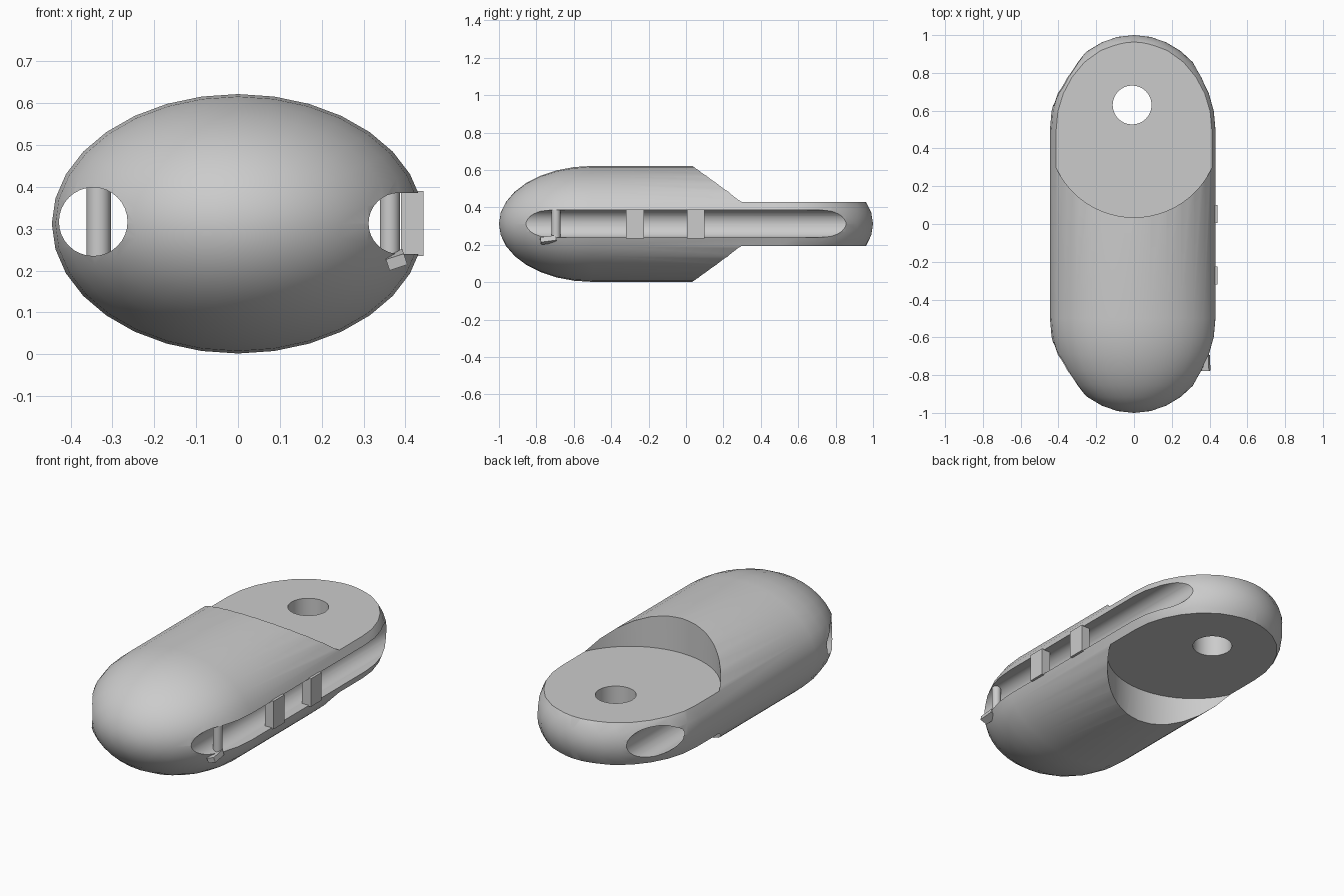
import bpy, bmesh, math
from mathutils import Matrix, Vector

cube = bpy.data.objects.get("Cube")
if cube:
    bpy.data.objects.remove(cube, do_unlink=True)

grey = bpy.data.materials.new("plain grey")
grey.use_nodes = True
grey.diffuse_color = (0.6, 0.6, 0.6, 1)
grey.node_tree.nodes["Principled BSDF"].inputs["Base Color"].default_value = grey.diffuse_color

MID = 0.312                       # height of the long axis
HALF_W, HALF_H, CAP = 0.445, 0.31, 0.5


def make(name, bm):
    bmesh.ops.recalc_face_normals(bm, faces=bm.faces)
    mesh = bpy.data.meshes.new(name)
    bm.to_mesh(mesh)
    bm.free()
    mesh.materials.append(grey)
    obj = bpy.data.objects.new(name, mesh)
    bpy.context.collection.objects.link(obj)
    return obj


def box(name, lo, hi, turn=Matrix()):
    lo, hi = Vector(lo), Vector(hi)
    size = Matrix.Diagonal((*(hi - lo), 1))
    bm = bmesh.new()
    bmesh.ops.create_cube(bm, size=1, matrix=Matrix.Translation((lo + hi) / 2) @ turn @ size)
    return make(name, bm)


def rod(name, centre, radius, length, axis="Z", sides=32):
    turn = Matrix.Rotation(math.pi / 2, 4, "X") if axis == "Y" else Matrix()
    bm = bmesh.new()
    bmesh.ops.create_cone(bm, cap_ends=True, segments=sides, radius1=radius, radius2=radius,
                          depth=length, matrix=Matrix.Translation(centre) @ turn)
    return make(name, bm)


def cut(target, cutter):
    mod = target.modifiers.new("cut", "BOOLEAN")
    mod.operation, mod.solver, mod.object = "DIFFERENCE", "EXACT", cutter
    bpy.context.view_layer.objects.active = target
    bpy.ops.object.modifier_apply(modifier=mod.name)
    bpy.data.objects.remove(cutter, do_unlink=True)


def smooth(obj):
    bpy.ops.object.select_all(action="DESELECT")
    obj.select_set(True)
    bpy.context.view_layer.objects.active = obj
    bpy.ops.object.shade_smooth_by_angle(angle=math.radians(30))


# Body: capsule profile spun round the long axis, then flattened to an oval
bm = bmesh.new()
quarter = [i * math.pi / 16 for i in range(9)]
profile = [(math.sin(a), -CAP - CAP * math.cos(a)) for a in quarter]
profile += [(r, -y) for r, y in reversed(profile)]
verts = [bm.verts.new((r, y, 0)) for r, y in profile]
edges = [bm.edges.new(pair) for pair in zip(verts, verts[1:])]
bmesh.ops.spin(bm, geom=verts + edges, cent=(0, 0, 0), axis=(0, 1, 0),
               angle=math.tau, steps=32, use_duplicate=False)
bmesh.ops.remove_doubles(bm, verts=bm.verts, dist=0.0005)
bmesh.ops.transform(bm, verts=bm.verts,
                    matrix=Matrix.Translation((0, 0, MID)) @ Matrix.Diagonal((HALF_W, 1, HALF_H, 1)))
body = make("body", bm)

# Thin tongue at the back: a U-shaped pocket above and below
for side in (1, -1):
    bm = bmesh.new()
    arc = [math.pi + i * math.pi / 32 for i in range(33)]
    outline = [(0.455 * math.cos(a), 0.49 + 0.455 * math.sin(a)) for a in arc]
    outline += [(0.455, 1.2), (-0.455, 1.2)]
    face = bm.faces.new([bm.verts.new((x, y, MID + side * 0.117)) for x, y in outline])
    lifted = bmesh.ops.extrude_face_region(bm, geom=[face])["geom"]
    bmesh.ops.translate(bm, vec=(0, 0, side * 0.5),
                        verts=[v for v in lifted if isinstance(v, bmesh.types.BMVert)])
    cut(body, make("pocket_cutter", bm))

# Round hole through the tongue, closed tunnel on one side, open channel on the other
cut(body, rod("hole_cutter", (-0.01, 0.63, MID), 0.103, 1))
cut(body, rod("tunnel_cutter", (-0.346, 0, 0.317), 0.082, 3, "Y"))
cut(body, rod("channel_cutter", (0.385, 0, 0.313), 0.073, 3, "Y"))
cut(body, box("channel_mouth_cutter", (0.385, -1.5, 0.24), (0.6, 1.5, 0.386)))
smooth(body)

# Upright pins just inside the front openings
smooth(rod("channel_pin", (0.363, -0.695, 0.313), 0.024, 0.16, sides=16))
smooth(rod("tunnel_pin", (-0.333, -0.69, 0.317), 0.029, 0.166, sides=16))

# Bridges across the open channel
box("front_bridge", (0.39, -0.32, 0.235), (0.443, -0.225, 0.39))
box("rear_bridge", (0.39, 0.005, 0.235), (0.443, 0.1, 0.39))

# Small tilted tab under the channel pin
box("tab", (0.355, -0.778, 0.212), (0.4, -0.695, 0.24),
    Matrix.Rotation(math.radians(-18), 4, "Y") @ Matrix.Rotation(math.radians(8), 4, "X"))
